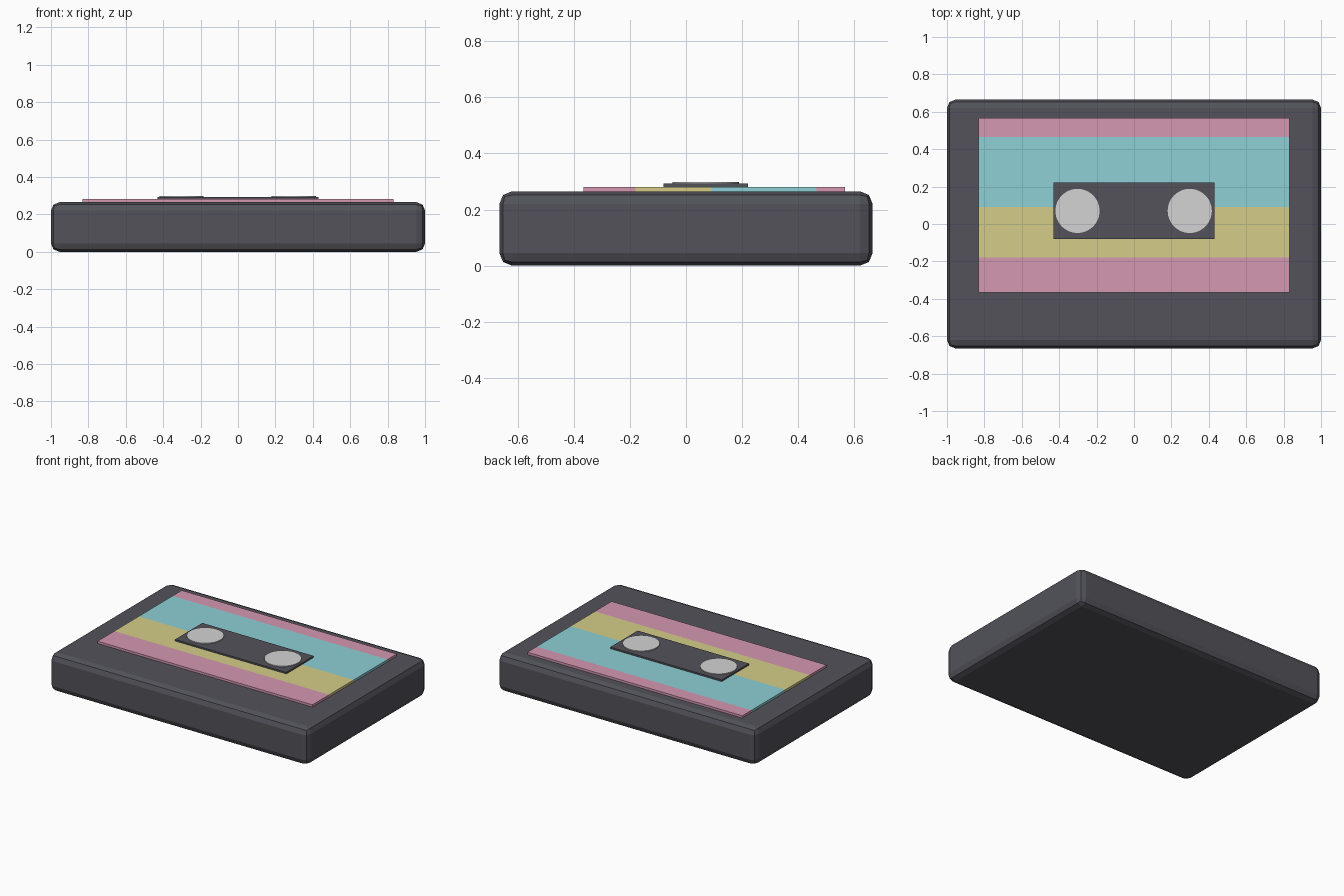
import bpy, bmesh
from mathutils import Vector

if "Cube" in bpy.data.objects:
    bpy.data.objects.remove(bpy.data.objects["Cube"])


def material(name, rgb):
    m = bpy.data.materials.new(name)
    lin = [((c / 255 + 0.055) / 1.055) ** 2.4 for c in rgb]
    m.diffuse_color = (*lin, 1)
    m.use_nodes = True
    m.node_tree.nodes["Principled BSDF"].inputs["Base Color"].default_value = m.diffuse_color
    return m


dark = material("dark_grey", (82, 82, 90))
pink = material("pink", (213, 152, 178))
teal = material("teal", (142, 208, 214))
yellow = material("yellow", (213, 206, 137))
silver = material("light_grey", (212, 212, 212))


def finish(name, bm, mats):
    mesh = bpy.data.meshes.new(name)
    bm.to_mesh(mesh)
    bm.free()
    for m in mats:
        mesh.materials.append(m)
    ob = bpy.data.objects.new(name, mesh)
    bpy.context.collection.objects.link(ob)
    return ob


def box(lo, hi):
    bm = bmesh.new()
    bmesh.ops.create_cube(bm, size=1)
    lo, hi = Vector(lo), Vector(hi)
    for v in bm.verts:
        v.co = (lo + hi) / 2 + v.co * (hi - lo)
    return bm


# Shell with chamfered edges
shell = finish("shell", box((-1, -0.665, 0), (1, 0.665, 0.265)), [dark])
bev = shell.modifiers.new("rounded_edges", "BEVEL")
bev.width = 0.045
bev.segments = 2

# Label, cut into stripes coloured by their position
cuts = [-0.18, 0.09, 0.465]
bm = box((-0.832, -0.365, 0.255), (0.832, 0.566, 0.281))
for y in cuts:
    bmesh.ops.bisect_plane(bm, geom=bm.verts[:] + bm.edges[:] + bm.faces[:],
                           plane_co=(0, y, 0), plane_no=(0, 1, 0))
for f in bm.faces:
    y = f.calc_center_median().y
    f.material_index = (0, 1, 2, 0)[sum(y > c for c in cuts)]
finish("label", bm, [pink, yellow, teal])

# Raised window panel
finish("window", box((-0.431, -0.081, 0.275), (0.431, 0.221, 0.292)), [dark])

# Two reels
for side, x in (("left", -0.302), ("right", 0.298)):
    bm = bmesh.new()
    bmesh.ops.create_cone(bm, cap_ends=True, segments=48,
                          radius1=0.118, radius2=0.118, depth=0.01)
    bmesh.ops.translate(bm, verts=bm.verts, vec=(x, 0.07, 0.293))
    finish(side + "_reel", bm, [silver])
